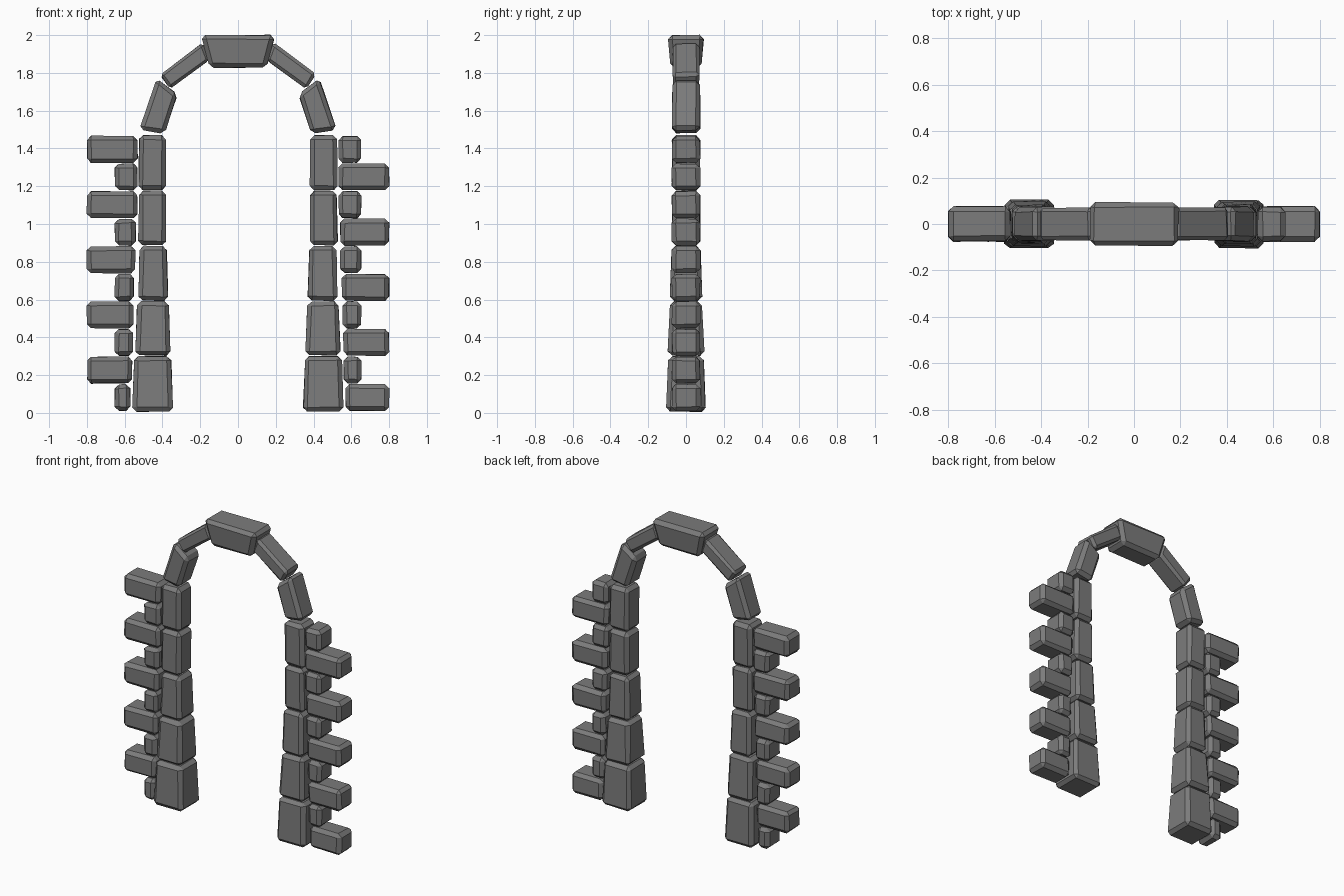
import bpy, bmesh, random
from mathutils import Vector

if "Cube" in bpy.data.objects:
    bpy.data.objects.remove(bpy.data.objects["Cube"])

random.seed(4)
grey = bpy.data.materials.new("stone grey")
grey.diffuse_color = (0.2, 0.2, 0.2, 1)
grey.use_nodes = True
grey.node_tree.nodes["Principled BSDF"].inputs["Base Color"].default_value = grey.diffuse_color


def stone(name, quad, d_bot, d_top, bevel=0.022, jit=0.005):
    """Chamfered block; quad = xz corners: bottom left, bottom right, top right, top left."""
    bm = bmesh.new()
    cx = sum(p[0] for p in quad) / 4
    cz = sum(p[1] for p in quad) / 4
    rings = []
    for side in (-1, 1):
        ring = []
        for i, (x, z) in enumerate(quad):
            d = d_bot if i < 2 else d_top
            ring.append(bm.verts.new((x, side * d, z)))
        rings.append(ring)
    f, b = rings
    bm.faces.new(f)
    bm.faces.new(b[::-1])
    for i in range(4):
        j = (i + 1) % 4
        bm.faces.new((f[j], f[i], b[i], b[j]))
    bmesh.ops.recalc_face_normals(bm, faces=bm.faces)
    bmesh.ops.bevel(bm, geom=bm.edges[:], offset=bevel, segments=1,
                    affect='EDGES', profile=0.5)
    # hand-cut irregularity, always towards the middle of the stone
    for v in bm.verts:
        to_mid = Vector((cx, 0, cz)) - v.co
        for k in range(3):
            s = 1 if to_mid[k] > 0 else -1
            v.co[k] += s * random.uniform(0, jit)
    me = bpy.data.meshes.new(name)
    bm.to_mesh(me)
    bm.free()
    me.materials.append(grey)
    ob = bpy.data.objects.new(name, me)
    bpy.context.collection.objects.link(ob)


def mirrored(quad, s):
    """Quad for the right side (s=1) or its mirror on the left (s=-1)."""
    if s == 1:
        return quad
    a, b, c, d = [(-x, z) for x, z in quad]
    return [b, a, d, c]


# z bottom, z top, inner/outer x at bottom, inner/outer x at top, depth bottom/top
pillar = [
    (0.005, 0.302, 0.342, 0.562, 0.352, 0.552, 0.108, 0.095),
    (0.302, 0.592, 0.355, 0.545, 0.365, 0.535, 0.100, 0.085),
    (0.592, 0.885, 0.367, 0.530, 0.375, 0.522, 0.087, 0.080),
    (0.885, 1.178, 0.378, 0.530, 0.378, 0.526, 0.076, 0.076),
    (1.178, 1.472, 0.378, 0.530, 0.380, 0.526, 0.076, 0.076),
]
# inner x of the side bricks per row
inner = [0.567, 0.558, 0.555, 0.552, 0.548, 0.54, 0.54, 0.53, 0.53, 0.53]

for s, side in ((-1, "left"), (1, "right")):
    # pillar stones
    for i, (z0, z1, a0, b0, a1, b1, d0, d1) in enumerate(pillar):
        q = [(a0, z0), (b0, z0), (b1, z1), (a1, z1)]
        stone(f"{side}_pillar_stone_{i + 1}", mirrored(q, s), d0, d1)
    # alternating long and short bricks keyed into the wall
    for r in range(10):
        is_long = (r % 2 == 0) == (s == 1)
        x1 = 0.802 if is_long else 0.655
        z0 = 0.008 + r * 0.146
        z1 = z0 + 0.146
        q = [(inner[r], z0), (x1, z0), (x1, z1), (inner[r], z1)]
        kind = "long" if is_long else "short"
        stone(f"{side}_{kind}_brick_{r + 1}", mirrored(q, s), 0.077, 0.077)
    # arch stones
    q = [(0.385, 1.475), (0.525, 1.497), (0.432, 1.775), (0.318, 1.69)]
    stone(f"{side}_lower_arch_stone", mirrored(q, s), 0.076, 0.076)
    q = [(0.365, 1.712), (0.414, 1.79), (0.182, 1.965), (0.15, 1.87)]
    stone(f"{side}_upper_arch_stone", mirrored(q, s), 0.072, 0.072, 0.016)

# keystone
stone("keystone", [(-0.153, 1.825), (0.153, 1.825), (0.197, 2.002), (-0.197, 2.002)],
      0.082, 0.098)
